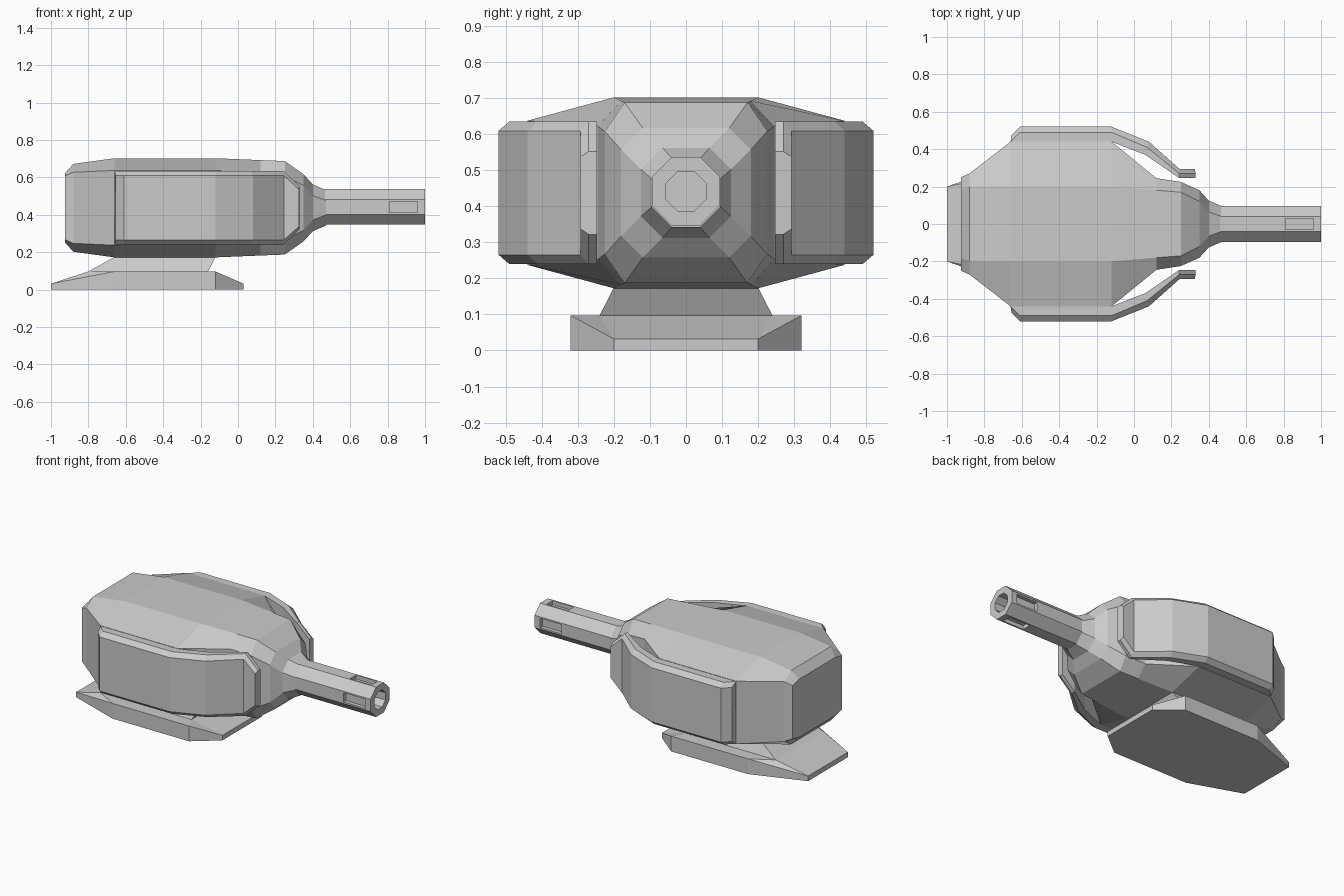
import bpy, bmesh
from mathutils import Vector

if "Cube" in bpy.data.objects:
    bpy.data.objects.remove(bpy.data.objects["Cube"])

CZ = 0.4375  # height of the turret axis


def loft(name, rings, cap_start=True, cap_end=True, edit=None):
    """Skin a list of equal-length vertex rings into one flat-shaded object."""
    bm = bmesh.new()
    rows = [[bm.verts.new(p) for p in ring] for ring in rings]
    n = len(rows[0])
    for a, b in zip(rows, rows[1:]):
        for i in range(n):
            j = (i + 1) % n
            bm.faces.new((a[i], a[j], b[j], b[i]))
    if cap_start:
        bm.faces.new(rows[0])
    if cap_end:
        bm.faces.new(rows[-1])
    bmesh.ops.remove_doubles(bm, verts=bm.verts, dist=1e-4)
    bmesh.ops.recalc_face_normals(bm, faces=bm.faces)
    if edit:
        edit(bm)
    mesh = bpy.data.meshes.new(name)
    bm.to_mesh(mesh)
    bm.free()
    obj = bpy.data.objects.new(name, mesh)
    bpy.context.collection.objects.link(obj)
    return obj


def octagon(x, hy, hz, cy, cz, z0=CZ):
    """Chamfered rectangle across the x axis: half sizes and chamfer corners."""
    q = [(hy, cz), (cy, hz), (-cy, hz), (-hy, cz),
         (-hy, -cz), (-cy, -hz), (cy, -hz), (hy, -cz)]
    return [(x, y, z0 + z) for y, z in q]


# Turret body tapering into the nose
sections = [
    (-0.925, 0.25, 0.185, 0.18, 0.17),
    (-0.88, 0.27, 0.235, 0.20, 0.19),
    (-0.66, 0.44, 0.265, 0.20, 0.20),
    (-0.12, 0.44, 0.265, 0.20, 0.20),
    (0.12, 0.245, 0.255, 0.18, 0.185),
    (0.25, 0.225, 0.25, 0.17, 0.17),
    (0.35, 0.18, 0.18, 0.12, 0.12),
    (0.40, 0.125, 0.125, 0.065, 0.065),
    (0.47, 0.095, 0.095, 0.039, 0.039),
]
loft("turret_body", [octagon(*s) for s in sections], cap_end=False)


# Barrel with a bored muzzle and four recessed vents
def cut_vents(bm):
    faces = []
    for f in bm.faces:
        c, nrm = f.calc_center_median(), f.normal
        axial = max(abs(nrm.y), abs(nrm.z)) > 0.99
        outer = (Vector((0, c.y, c.z - 0.442))).length > 0.08
        if axial and outer and 0.8 < c.x < 0.96:
            faces.append(f)
    bmesh.ops.inset_individual(bm, faces=faces, thickness=0.014, depth=0)
    walls = bmesh.ops.extrude_discrete_faces(bm, faces=faces)["faces"]
    for f in walls:
        bmesh.ops.translate(bm, verts=f.verts, vec=f.normal * -0.025)


def round_section(x, r):
    return octagon(x, r, r, r * 0.414, r * 0.414, 0.442)


barrel = [(0.46, 0.095), (0.80, 0.095), (0.97, 0.095),
          (1.0, 0.095), (1.0, 0.055), (0.86, 0.055)]
loft("barrel", [round_section(*b) for b in barrel], cap_start=False, edit=cut_vents)


# Bent side armour plates, chamfered along the outer rim
def plate_section(inner, rim, face, h, hf):
    return [(*inner, CZ - h), (*rim, CZ - h), (*face, CZ - hf),
            (*face, CZ + hf), (*rim, CZ + h), (*inner, CZ + h)]


plate = loft("side_armour", [
    plate_section((-0.66, 0.40), (-0.66, 0.44), (-0.655, 0.475), 0.198, 0.172),
    plate_section((-0.61, 0.43), (-0.61, 0.49), (-0.61, 0.52), 0.198, 0.172),
    plate_section((-0.12, 0.44), (-0.12, 0.49), (-0.12, 0.52), 0.198, 0.172),
    plate_section((0.06, 0.37), (0.07, 0.41), (0.08, 0.44), 0.198, 0.172),
    plate_section((0.24, 0.247), (0.242, 0.27), (0.245, 0.293), 0.198, 0.172),
    plate_section((0.33, 0.247), (0.33, 0.27), (0.325, 0.293), 0.115, 0.10),
])
mirror = plate.modifiers.new("mirror", "MIRROR")
mirror.use_axis = (False, True, False)

# Base plate with sloping ends, rising into the pedestal
plan = [(0.03, 0.2), (-0.12, 0.32), (-0.66, 0.32), (-1.0, 0.2)]
rim_z = [0.032, 0.097, 0.097, 0.032]
plan += [(x, -y) for x, y in reversed(plan)]
rim_z += rim_z[::-1]


def pedestal_ring(front, back, hy, z):
    half = [(front, hy, z)] * 2 + [(back, hy, z)] * 2
    return half + [(x, -y, h) for x, y, h in reversed(half)]


loft("base", [
    [(x, y, 0) for x, y in plan],
    [(x, y, z) for (x, y), z in zip(plan, rim_z)],
    pedestal_ring(-0.16, -0.80, 0.24, 0.097),
    pedestal_ring(-0.12, -0.66, 0.20, 0.175),
])
